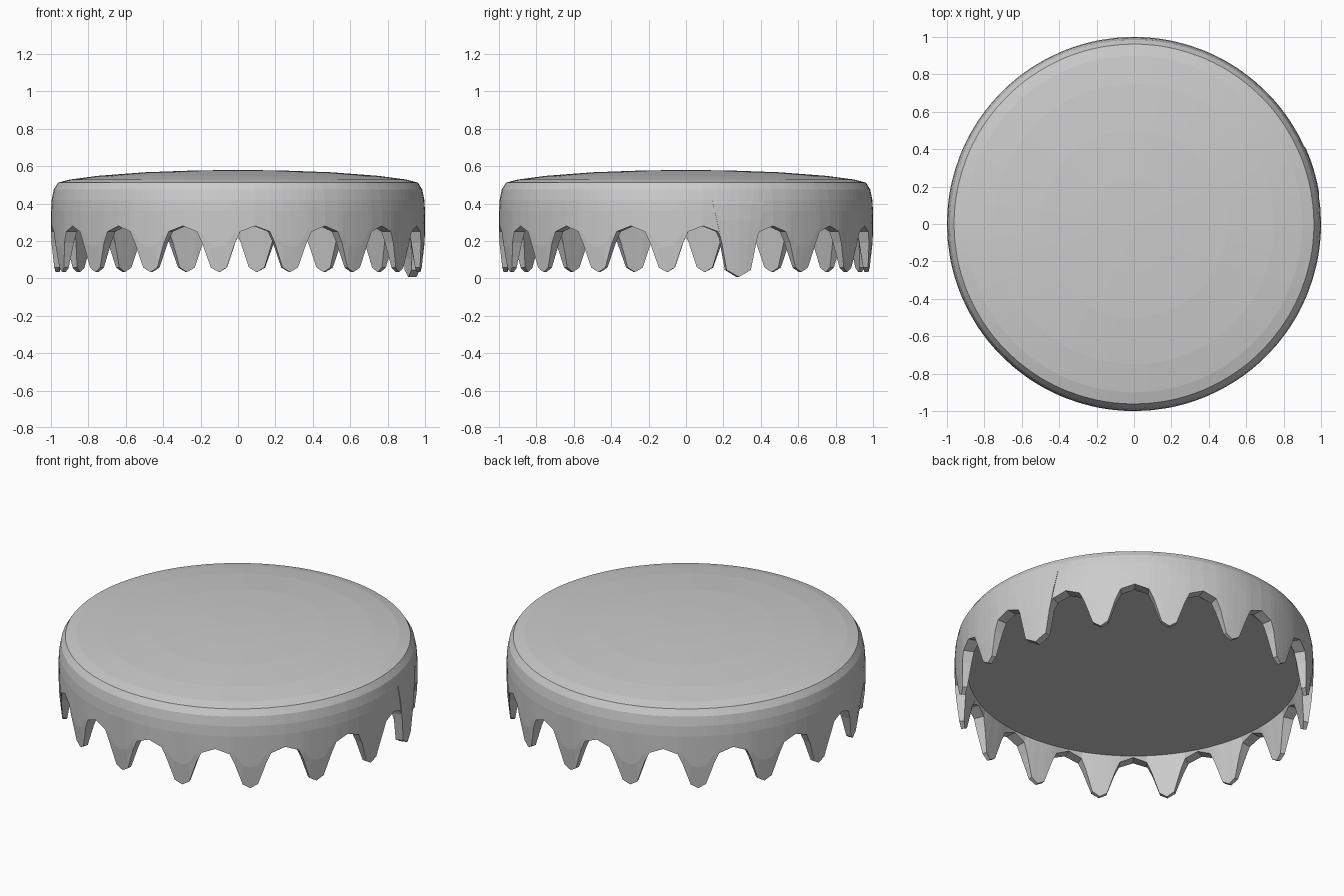
import bpy, bmesh
from math import radians, sin, cos

if "Cube" in bpy.data.objects:
    bpy.data.objects.remove(bpy.data.objects["Cube"])

TEETH = 16
FIRST_TIP = 16.5          # azimuth of the first tooth tip in degrees

# Half tooth: angle from the tip, height of the lower edge
HALF = [(0, 0.033), (2.5, 0.058), (5.1, 0.19), (6.7, 0.25), (11.25, 0.28)]
TOOTH = [(-a, z) for a, z in HALF[-2:0:-1]] + HALF
# Upper wall, rim and dome: radius, height
UPPER = [(1.0, 0.36), (0.996, 0.42), (0.985, 0.475), (0.962, 0.512),
         (0.90, 0.528), (0.75, 0.548), (0.5, 0.567), (0.25, 0.576)]


def polar(r, deg, z):
    return (r * cos(radians(deg)), r * sin(radians(deg)), z)


def outer_radius(z):
    return 1.0 - 0.02 * max(0, (0.28 - z) / 0.25) ** 2


def inner_radius(z):
    return 0.935 + 0.025 * max(0, (0.28 - z) / 0.25)


def finish(bm, name):
    bmesh.ops.recalc_face_normals(bm, faces=bm.faces)
    mesh = bpy.data.meshes.new(name)
    bm.to_mesh(mesh)
    bm.free()
    obj = bpy.data.objects.new(name, mesh)
    bpy.context.collection.objects.link(obj)
    return obj


def bridge(bm, a, b):
    n = len(a)
    for i in range(n):
        j = (i + 1) % n
        bm.faces.new((a[i], a[j], b[j], b[i]))


# Cap: one ring of points per profile level, scalloped along the lower edge
cols = [(FIRST_TIP + t * 360 / TEETH + a, z) for t in range(TEETH) for a, z in TOOTH]
bm = bmesh.new()


def ring(points):
    return [bm.verts.new(p) for p in points]


def mid(z):
    return z + (0.30 - z) * 0.5


rings = [
    ring(polar(0.925, a, 0.284) for a, z in cols),
    ring(polar(inner_radius(z), a, z) for a, z in cols),
    ring(polar(outer_radius(z), a, z) for a, z in cols),
    ring(polar(outer_radius(mid(z)), a, mid(z)) for a, z in cols),
]
rings += [ring(polar(r, a, h) for a, z in cols) for r, h in UPPER]
for lower, upper in zip(rings, rings[1:]):
    bridge(bm, lower, upper)
for edge, height in ((rings[0], 0.284), (rings[-1], 0.58)):
    centre = bm.verts.new((0, 0, height))
    for i in range(len(edge)):
        bm.faces.new((edge[i], edge[(i + 1) % len(edge)], centre))
finish(bm, "crimped_cap")

# Tab: the longer, slightly raised tooth on the right side
# Rows: height, half angle, outer radius
ROWS = [(0.47, 8.5, 0.984), (0.40, 8.2, 1.0), (0.31, 7.0, 1.004),
        (0.18, 5.4, 1.002), (0.045, 3.9, 0.995)]
bm = bmesh.new()
loops = []
for z, half, r in ROWS:
    steps = [-1, -0.5, 0, 0.5, 1]
    drop = 0.038 if z < 0.1 else 0          # pointed lower end
    heights = [z - drop * (1 - abs(s)) for s in steps]
    out = [polar(r, FIRST_TIP + half * s, h) for s, h in zip(steps, heights)]
    inn = [polar(0.95, FIRST_TIP + half * s, h) for s, h in zip(steps, heights)]
    loops.append([bm.verts.new(p) for p in out + inn[::-1]])
for a, b in zip(loops, loops[1:]):
    bridge(bm, a, b)
for loop in (loops[0], loops[-1]):
    for i in range(4):
        bm.faces.new((loop[i], loop[i + 1], loop[8 - i], loop[9 - i]))
finish(bm, "long_tooth")
